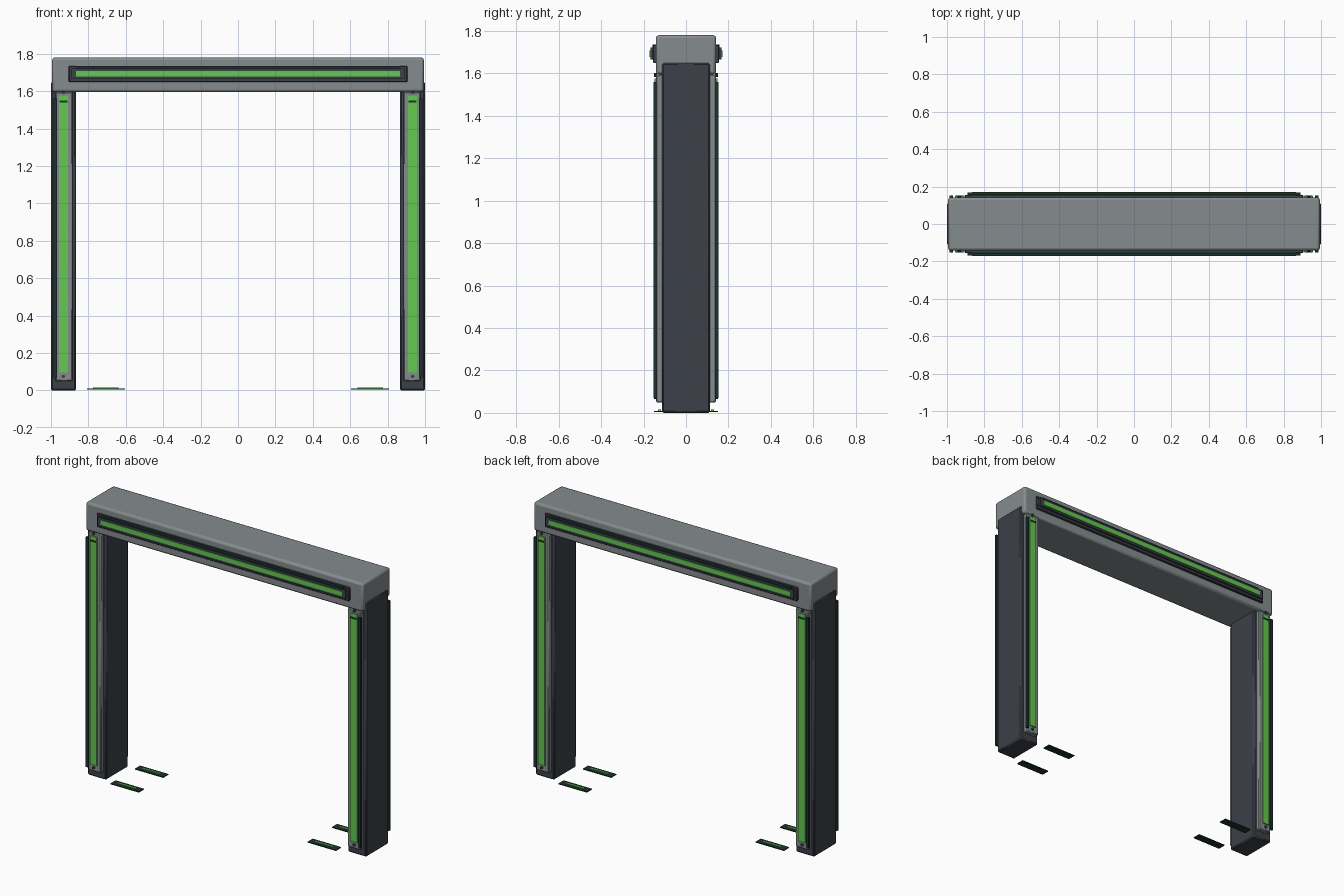
import bpy, math

if "Cube" in bpy.data.objects:
    bpy.data.objects.remove(bpy.data.objects["Cube"])


def material(name, rgb):
    m = bpy.data.materials.new(name)
    m.diffuse_color = (*rgb, 1)
    m.use_nodes = True
    m.node_tree.nodes["Principled BSDF"].inputs["Base Color"].default_value = m.diffuse_color
    return m


GREY = material("mid grey", (0.235, 0.265, 0.275))
DARK = material("charcoal", (0.045, 0.051, 0.064))
TEAL = material("dark teal", (0.012, 0.032, 0.03))
GREEN = material("light green", (0.13, 0.58, 0.08))


def box(name, x, y, z, mat, bevel=0.0, segments=1):
    """Box from (min, max) ranges, optionally with bevelled edges."""
    bpy.ops.mesh.primitive_cube_add(size=1)
    o = bpy.context.object
    o.name = name
    r = [tuple(sorted(a)) for a in (x, y, z)]
    for v in o.data.vertices:
        v.co = [r[i][0] if v.co[i] < 0 else r[i][1] for i in range(3)]
    o.data.materials.append(mat)
    if bevel:
        m = o.modifiers.new("bevel", 'BEVEL')
        m.width, m.segments = bevel, segments
        bpy.ops.object.shade_smooth_by_angle()
    return o


def bolt(name, x, y, z, mat):
    bpy.ops.mesh.primitive_cylinder_add(vertices=10, radius=0.009, depth=0.014,
                                        location=(x, y, z), rotation=(math.pi / 2, 0, 0))
    o = bpy.context.object
    o.name = name
    o.data.materials.append(mat)


# Crossbeam
box("crossbeam", (-0.994, 0.994), (-0.142, 0.142), (1.595, 1.78), GREY, 0.014, 2)

for sy, end in ((-1, "front"), (1, "back")):
    # Long light on the crossbeam
    box(f"beam_light_base_{end}", (-0.905, 0.905), (sy * 0.13, sy * 0.156),
        (1.648, 1.735), DARK, 0.004)
    box(f"beam_light_visor_{end}", (-0.865, 0.865), (sy * 0.15, sy * 0.159),
        (1.715, 1.736), TEAL)
    bar = box(f"beam_light_bar_{end}", (-0.89, 0.89), (sy * 0.14, sy * 0.168),
              (1.665, 1.722), DARK)
    bar.data.materials.append(TEAL)
    for p in bar.data.polygons:
        if p.normal.z > 0.5:
            p.material_index = 1
    box(f"beam_light_strip_{end}", (-0.865, 0.865), (sy * 0.16, sy * 0.172),
        (1.678, 1.708), GREEN)

for sx, side in ((-1, "left"), (1, "right")):
    # Leg
    box(f"leg_{side}", (sx * 0.865, sx * 1.0), (-0.114, 0.114), (0, 1.65), DARK, 0.008)

    for sy, end in ((-1, "front"), (1, "back")):
        tag = f"{side}_{end}"
        # Light panel up the leg
        box(f"leg_panel_{tag}", (sx * 0.884, sx * 0.975), (sy * 0.1, sy * 0.142),
            (0.05, 1.595), GREY, 0.005)
        box(f"leg_light_{tag}", (sx * 0.909, sx * 0.958), (sy * 0.13, sy * 0.149),
            (0.095, 1.575), GREEN)
        box(f"leg_light_cap_{tag}", (sx * 0.912, sx * 0.955), (sy * 0.14, sy * 0.152),
            (1.54, 1.55), TEAL)
        # Outer fin beside the light
        box(f"leg_fin_{tag}", (sx * 0.967, sx * 0.986), (sy * 0.139, sy * 0.152),
            (0.07, 1.56), TEAL)
        for z in (0.075, 1.592):
            bolt(f"leg_bolt_{tag}", sx * 0.934, sy * 0.143, z, DARK)

        # Floor marker
        box(f"floor_marker_{tag}", (sx * 0.605, sx * 0.808), (sy * 0.099, sy * 0.151),
            (0.004, 0.010), TEAL)
        box(f"floor_marker_light_{tag}", (sx * 0.64, sx * 0.775), (sy * 0.118, sy * 0.132),
            (0.009, 0.015), GREEN)
